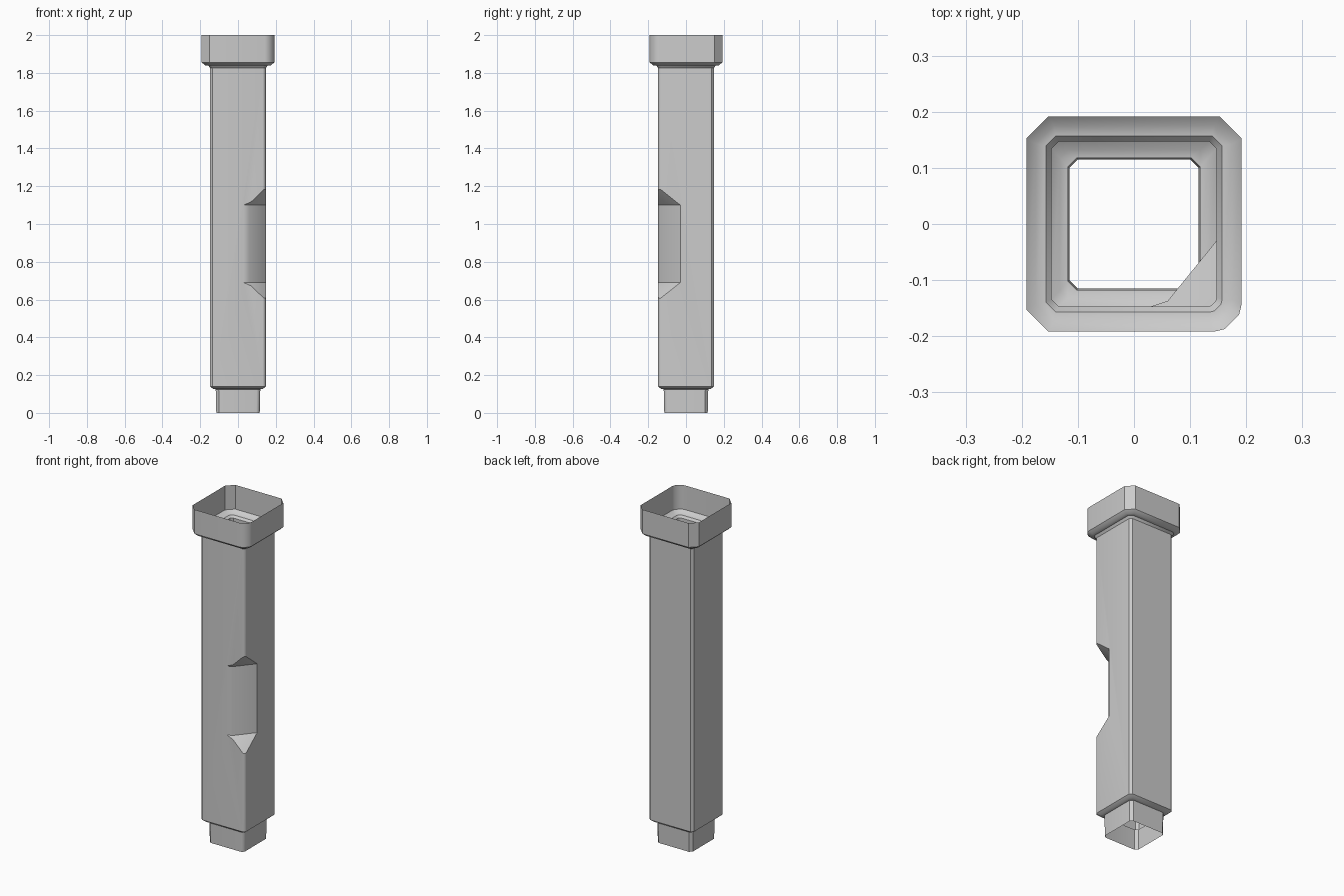
import bpy, bmesh, math

if "Cube" in bpy.data.objects:
    bpy.data.objects.remove(bpy.data.objects["Cube"])


def loft(name, rings):
    """Closed solid through a stack of rings with equal point counts."""
    bm = bmesh.new()
    loops = [[bm.verts.new(p) for p in ring] for ring in rings]
    n = len(loops[0])
    for a, b in zip(loops, loops[1:]):
        for i in range(n):
            j = (i + 1) % n
            bm.faces.new((a[i], a[j], b[j], b[i]))
    bm.faces.new(loops[0])
    bm.faces.new(loops[-1])
    bmesh.ops.recalc_face_normals(bm, faces=bm.faces)
    me = bpy.data.meshes.new(name)
    bm.to_mesh(me)
    bm.free()
    ob = bpy.data.objects.new(name, me)
    bpy.context.collection.objects.link(ob)
    return ob


def section(z, h, c):
    """Square with three chamfered corners and one softened front-right corner."""
    pts = [(h, h - c), (h - c, h), (c - h, h), (-h, h - c), (-h, c - h), (c - h, -h),
           (h - 1.25 * c, -h), (h - .75 * c, -h + .12 * c),
           (h - .12 * c, -h + .75 * c), (h, -h + 1.25 * c)]
    return [(x, y, z) for x, y in pts]


# Hollow post: plug, shaft and socket in one profile (height, half width, chamfer)
profile = [(0, .115, .015), (.125, .118, .016), (.127, .132, .014), (.14, .147, .013),
           (1.825, .147, .013), (1.838, .157, .018), (1.84, .175, .032),
           (1.856, .192, .04), (2, .192, .04)]
post = loft("hollow_post", [section(*p) for p in profile])

# Cutter for the grip recess in the front-right corner
outline = [(0, -.157), (.06, -.137), (.1795, .01), (.3, -.3)]
levels = [(.55, .079), (.69, 0), (1.1, 0), (1.24, .079)]
cutter = loft("recess_cutter", [[(x + s, y - s, z) for x, y in outline] for z, s in levels])
cutter.hide_render = True

bpy.context.view_layer.objects.active = post
post.select_set(True)
mod = post.modifiers.new("recess", 'BOOLEAN')
mod.operation = 'DIFFERENCE'
mod.solver = 'EXACT'
mod.object = cutter
bpy.ops.object.modifier_apply(modifier=mod.name)
bpy.data.objects.remove(cutter, do_unlink=True)

# Open both ends so the post is a thin shell
bm = bmesh.new()
bm.from_mesh(post.data)
caps = [f for f in bm.faces if all(v.co.z < .001 for v in f.verts)
        or all(v.co.z > 1.999 for v in f.verts)]
bmesh.ops.delete(bm, geom=caps, context='FACES')
bm.to_mesh(post.data)
bm.free()
bpy.ops.object.shade_smooth_by_angle(angle=math.radians(35))
